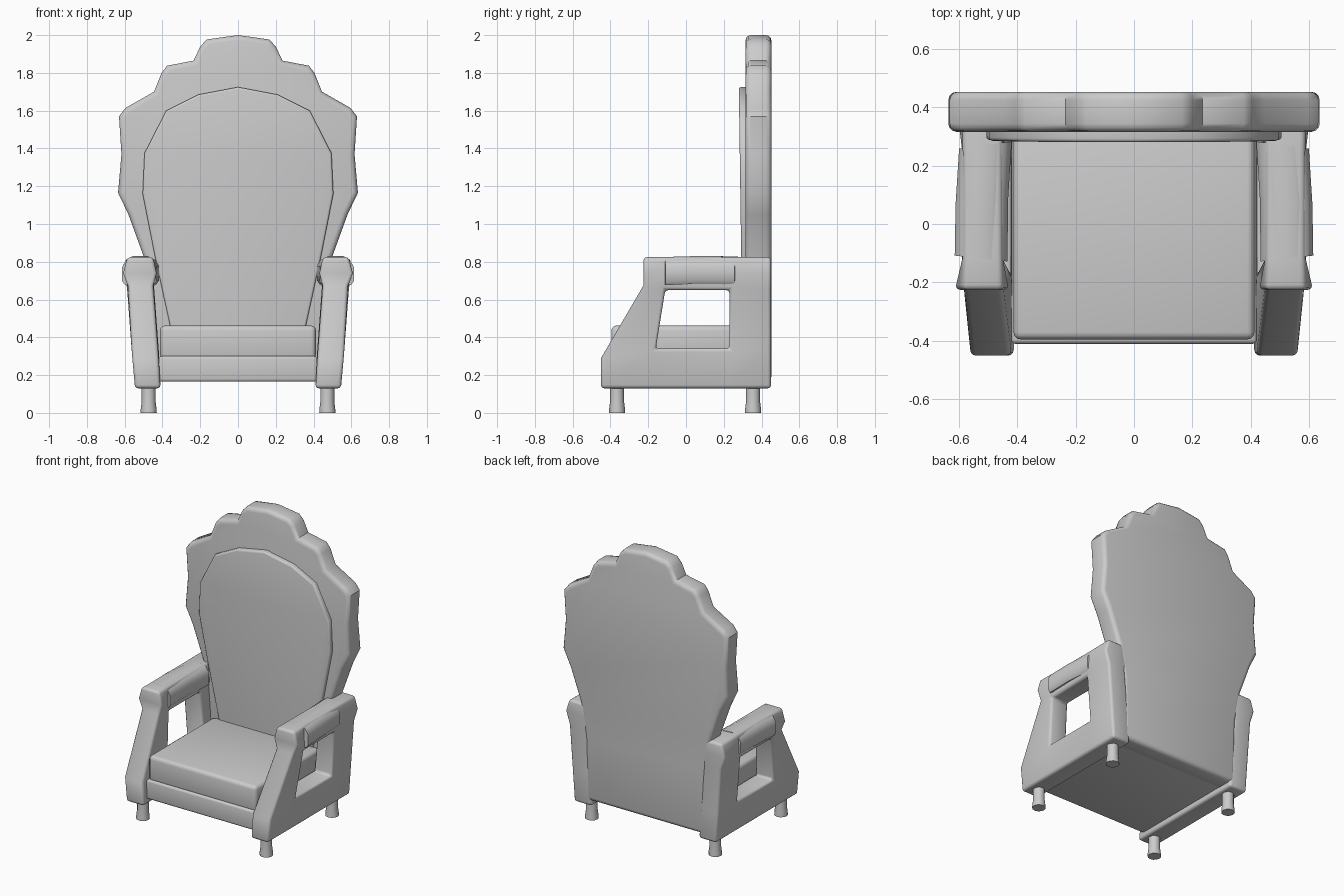
import bpy, bmesh, math

if "Cube" in bpy.data.objects:
    bpy.data.objects.remove(bpy.data.objects["Cube"])


def finish(bm, name, bevel=0.0, limit=30, segments=3):
    bmesh.ops.recalc_face_normals(bm, faces=bm.faces)
    me = bpy.data.meshes.new(name)
    bm.to_mesh(me)
    bm.free()
    ob = bpy.data.objects.new(name, me)
    bpy.context.collection.objects.link(ob)
    if bevel:
        mod = ob.modifiers.new("bevel", 'BEVEL')
        mod.width, mod.segments = bevel, segments
        mod.limit_method, mod.angle_limit = 'ANGLE', math.radians(limit)
    bpy.ops.object.select_all(action='DESELECT')
    ob.select_set(True)
    bpy.context.view_layer.objects.active = ob
    if bevel:
        bpy.ops.object.modifier_apply(modifier="bevel")
    bpy.ops.object.shade_smooth_by_angle(angle=math.radians(40))
    return ob


def box(name, x, y, z, bevel):
    bm = bmesh.new()
    bmesh.ops.create_cube(bm, size=1)
    for v in bm.verts:
        v.co = [lo + (c + 0.5) * (hi - lo) for c, (lo, hi) in zip(v.co, (x, y, z))]
    return finish(bm, name, bevel)


def slab(name, half, y0, y1, bevel, lean=0.0):
    """Symmetric outline (right half, top to bottom) extruded along y."""
    outline = half + [(-x, z) for x, z in reversed(half) if x > 0]
    bm = bmesh.new()
    front = [bm.verts.new((x, y0 + (1.7 - z) * lean, z)) for x, z in outline]
    back = [bm.verts.new((x, y1, z)) for x, z in outline]
    bm.faces.new(front)
    bm.faces.new(back)
    for i in range(len(outline)):
        j = (i + 1) % len(outline)
        bm.faces.new((front[i], front[j], back[j], back[i]))
    return finish(bm, name, bevel, 65)


# scalloped backrest and its raised pad
slab("backrest", [(0, 2.0), (.165, 1.977), (.2, 1.94), (.235, 1.865), (.375, 1.838),
                  (.405, 1.8), (.445, 1.7), (.595, 1.615), (.63, 1.57), (.617, 1.37),
                  (.635, 1.165), (.58, 1.05), (.5, .83), (.46, .6), (.45, .165)],
     .315, .452, .028)
slab("back_pad", [(0, 1.725), (.21, 1.685), (.38, 1.6), (.495, 1.375), (.505, 1.16),
                  (.44, .83), (.355, .44), (.345, .38)], .28, .36, .012, .014)

# seat
box("seat_base", (-.42, .42), (-.41, .4), (.165, .3), .015)
box("seat_cushion", (-.412, .412), (-.395, .32), (.282, .462), .025)

# side frame rows: inner x, outer x, then (y, z) of four columns
ROWS = [
    (.41, .545, [(-.45, .13), (-.16, .13), (.23, .13), (.45, .13)]),
    (.42, .56, [(-.45, .29), (-.16, .34), (.23, .34), (.45, .34)]),
    (.448, .583, [(-.225, .675), (-.11, .65), (.23, .65), (.45, .65)]),
    (.428, .612, [(-.225, .74), (-.11, .74), (.23, .74), (.45, .74)]),
    (.45, .585, [(-.225, .825), (-.11, .825), (.23, .825), (.45, .825)]),
]


def side_frame(name, s):
    bm = bmesh.new()
    layers = []
    for k in (0, 1):
        layers.append([[bm.verts.new((s * (r[k] if c in (0, 3) or i < 3 else (.45, .585)[k]), y, z))
                        for c, (y, z) in enumerate(r[2])] for i, r in enumerate(ROWS)])
    for g in layers:
        for i in range(4):
            for c in range(3):
                if (i, c) != (1, 1):          # arm opening
                    bm.faces.new((g[i][c], g[i][c + 1], g[i + 1][c + 1], g[i + 1][c]))
    twin = {a: b for ga, gb in zip(*layers) for a, b in zip(ga, gb)}
    for e in [e for e in bm.edges if len(e.link_faces) == 1]:
        a, b = e.verts
        if a in twin and b in twin:
            bm.faces.new((a, b, twin[b], twin[a]))
    finish(bm, name, .018, 35)


def arm_pad(name, s):
    # rounded cross-section swept from front to back
    section = [(-.09, -.055), (-.075, -.075), (.075, -.075), (.09, -.055), (.09, .02),
               (.07, .055), (.035, .073), (-.035, .073), (-.07, .055), (-.09, .02)]
    bm = bmesh.new()
    rings = []
    for y, cx, cz in ((-.118, .523, .752), (.08, .52, .758), (.27, .508, .755)):
        rings.append([bm.verts.new((s * (cx + x), y + (.01 * x / .09 if y < 0 else -.012 * x / .09), cz + z))
                      for x, z in section])
    n = len(section)
    for a, b in zip(rings, rings[1:]):
        for i in range(n):
            bm.faces.new((a[i], a[(i + 1) % n], b[(i + 1) % n], b[i]))
    bm.faces.new(rings[0])
    bm.faces.new(rings[-1])
    finish(bm, name)


def leg(name, x, y):
    bm = bmesh.new()
    n = 12
    rings = [[bm.verts.new((x + r * math.cos(2 * math.pi * i / n), y + r * math.sin(2 * math.pi * i / n), z))
              for i in range(n)] for z, r in ((0, .043), (.02, .042), (.06, .037), (.15, .037))]
    for a, b in zip(rings, rings[1:]):
        for i in range(n):
            bm.faces.new((a[i], a[(i + 1) % n], b[(i + 1) % n], b[i]))
    bm.faces.new(rings[0])
    bm.faces.new(rings[-1])
    finish(bm, name)


for s, side in ((-1, "left"), (1, "right")):
    side_frame("side_frame_" + side, s)
    arm_pad("arm_pad_" + side, s)
    leg("front_leg_" + side, s * .473, -.365)
    leg("back_leg_" + side, s * .473, .355)
